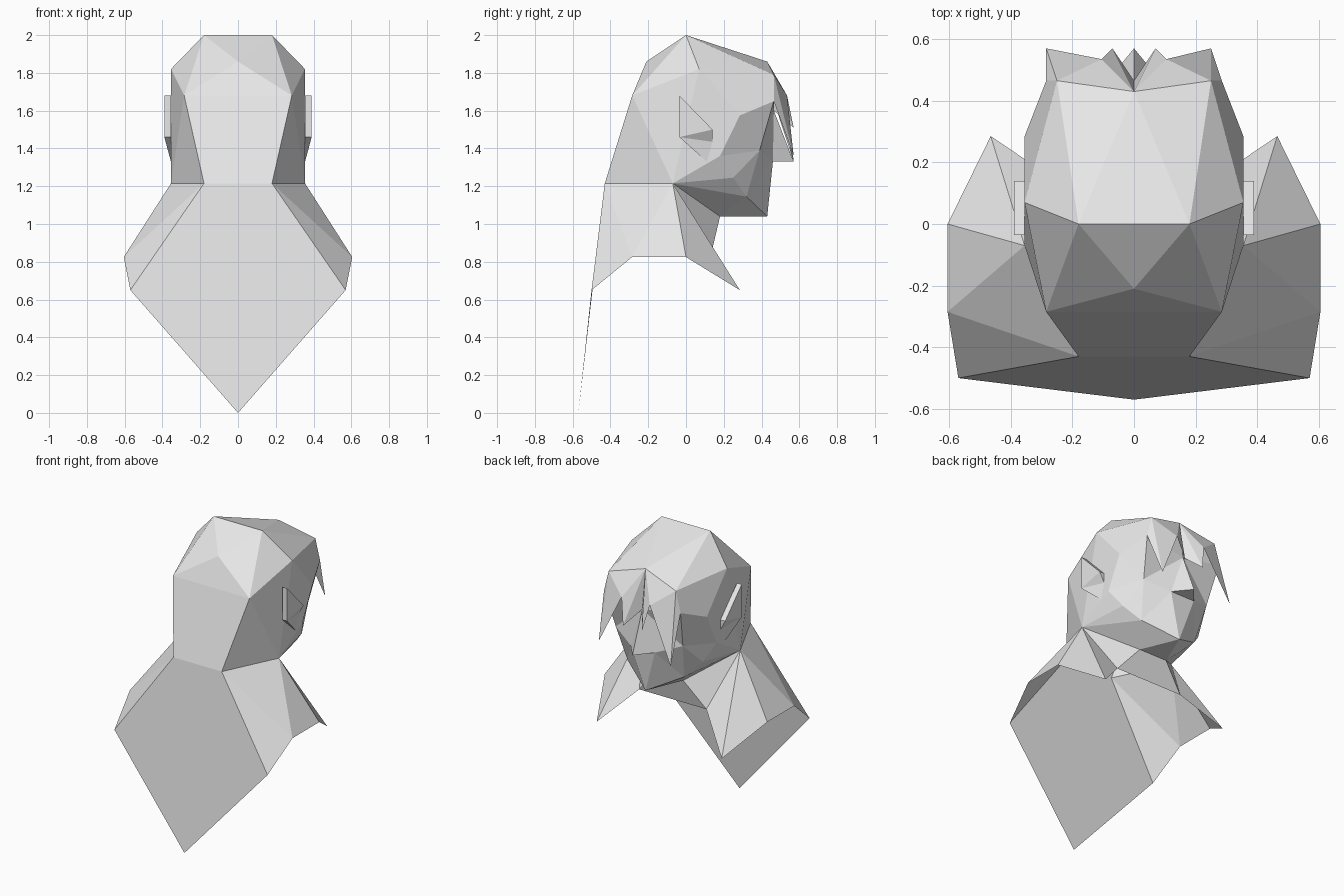
import bpy
import bmesh
from mathutils import Vector

cube = bpy.data.objects.get("Cube")
if cube:
    bpy.data.objects.remove(cube, do_unlink=True)

stone = bpy.data.materials.new("pale_grey")
stone.use_nodes = True
grey = (0.8, 0.8, 0.8, 1)
stone.diffuse_color = grey
stone.node_tree.nodes["Principled BSDF"].inputs["Base Color"].default_value = grey

# Landmarks of the +x half; a leading "-" in a face list means the mirrored point
skull_points = {
    "crown": (0.18, 0, 2), "back_top": (0, -0.21, 1.86),
    "back_side": (0.285, -0.285, 1.68), "nape": (0.18, -0.43, 1.215),
    "neck": (0.355, -0.07, 1.215), "temple": (0.355, 0.07, 1.82),
    "forehead": (0, 0.43, 1.86), "hairline": (0.25, 0.465, 1.79),
    "sideburn": (0.355, 0.285, 1.575), "brow": (0.285, 0.465, 1.65),
    "cheek": (0.355, 0.18, 1.36),
}
face_points = {
    "bridge": (0, 0.465, 1.6), "nose": (0, 0.57, 1.33),
    "mouth": (0.09, 0.46, 1.33), "cheek_front": (0.25, 0.39, 1.39),
    "jaw_side": (0.3, 0.25, 1.245), "jaw": (0.21, 0.32, 1.145),
    "chin": (0, 0.43, 1.04), "throat": (0.105, 0.18, 1.04),
}
mantle_points = {
    "chest": (0.25, 0.14, 0.87), "collar_tip": (0.465, 0.285, 0.65),
    "shoulder_front": (0.605, 0, 0.825), "shoulder_back": (0.605, -0.285, 0.825),
    "cape_corner": (0.57, -0.5, 0.65), "cape_tip": (0, -0.57, 0),
}
fringe_points = {
    "parting": (0.105, 0.535, 1.68), "spike_tip": (0.07, 0.57, 1.51),
    "long_tip": (0.25, 0.57, 1.36), "other_tip": (0.285, 0.57, 1.33),
}
ear_points = {
    "ear_top": (0.39, -0.035, 1.68), "ear_low": (0.39, -0.035, 1.46),
    "ear_front": (0.39, 0.14, 1.5), "root_top": (0.355, -0.035, 1.68),
    "root_low": (0.355, -0.035, 1.46), "root_front": (0.355, 0.14, 1.5),
    "root_under": (0.355, 0.14, 1.435), "lobe": (0.355, 0.11, 1.33),
}
points = {**skull_points, **face_points, **mantle_points, **fringe_points, **ear_points}


def locate(name, side):
    if name.startswith("-"):
        name, side = name[1:], -side
    x, y, z = points[name]
    return Vector((x * side, y, z))


def build(name, faces, centre, sides=(1, -1)):
    """Make flat panels facing away from centre, mirrored unless they span the middle."""
    bm = bmesh.new()
    for face in faces:
        names = face.split()
        spans = any(n.startswith("-") for n in names) and "one_side" not in names
        names = [n for n in names if n != "one_side"]
        for side in sides[:1] if spans else sides:
            bm.faces.new([bm.verts.new(locate(n, side)) for n in names])
    bmesh.ops.remove_doubles(bm, verts=bm.verts, dist=0.0005)
    bm.normal_update()
    for f in bm.faces:
        if f.normal.dot(f.calc_center_median() - Vector(centre)) < 0:
            f.normal_flip()
    mesh = bpy.data.meshes.new(name)
    bm.to_mesh(mesh)
    bm.free()
    mesh.materials.append(stone)
    obj = bpy.data.objects.new(name, mesh)
    bpy.context.collection.objects.link(obj)
    return obj


head_centre = (0, 0.1, 1.4)

# Back, top and sides of the head
build("skull", [
    "crown -crown back_top", "crown back_side back_top", "back_top back_side -back_side",
    "back_side nape -nape -back_side", "crown temple back_side",
    "back_side neck nape", "back_side temple neck", "temple cheek neck",
    "temple sideburn cheek", "crown -crown forehead", "crown forehead hairline",
    "crown hairline temple", "temple hairline sideburn", "hairline brow sideburn",
], head_centre)

# Face, jaw and underside of the chin
build("face", [
    "forehead hairline brow", "forehead brow bridge",
    "sideburn brow cheek_front", "sideburn cheek_front cheek",
    "cheek cheek_front jaw_side", "jaw_side cheek_front jaw",
    "cheek jaw_side neck", "neck jaw_side jaw", "neck jaw throat",
    "jaw chin throat", "throat -throat chin",
    "brow bridge cheek_front", "bridge mouth cheek_front",
    "cheek_front mouth jaw", "mouth chin jaw", "mouth -mouth chin",
    "bridge nose mouth", "nose mouth -mouth",
], head_centre)

# Neck front, shoulders and pointed cape
build("mantle", [
    "nape cape_corner cape_tip -cape_corner -nape",
    "nape shoulder_back cape_corner", "nape neck shoulder_back",
    "neck shoulder_front shoulder_back", "neck collar_tip shoulder_front",
    "neck chest collar_tip", "neck throat chest", "throat -throat -chest chest",
], (0, -0.1, 0.8))

# Fringe: two short spikes in the middle
build("fringe", [
    "forehead hairline parting", "forehead parting spike_tip", "forehead spike_tip bridge",
], head_centre)

# Long locks hanging at each side, with different tips
for name, tip, side in (("left_lock", "long_tip", 1), ("right_lock", "other_tip", -1)):
    build(name, [f"hairline parting {tip}", f"hairline {tip} brow"], head_centre, (side,))

# Ears
for name, side in (("left_ear", 1), ("right_ear", -1)):
    build(name, [
        "ear_top ear_low ear_front", "ear_top ear_low root_low root_top",
        "ear_top ear_front root_front root_top", "ear_front root_front root_under",
        "ear_low ear_front root_under", "ear_low root_under lobe", "ear_low root_low lobe",
    ], (0.34 * side, 0.04, 1.5), (side,))
